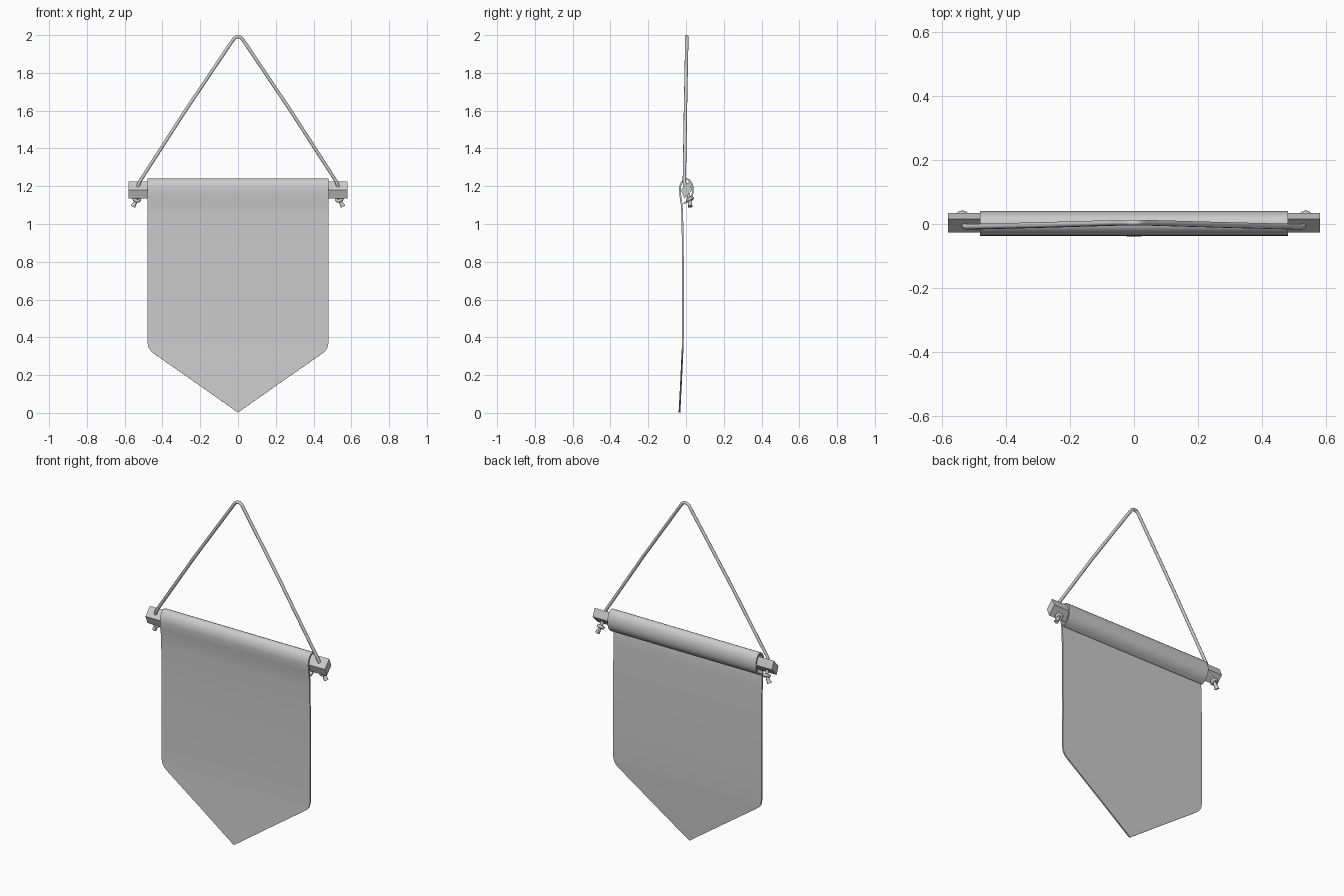
import bpy, math
from mathutils import Vector

if "Cube" in bpy.data.objects:
    bpy.data.objects.remove(bpy.data.objects["Cube"])


def make_mesh(name, verts, faces):
    me = bpy.data.meshes.new(name)
    me.from_pydata(verts, [], faces)
    me.update()
    ob = bpy.data.objects.new(name, me)
    bpy.context.collection.objects.link(ob)
    return ob


def smooth(ob, angle=40):
    bpy.ops.object.select_all(action='DESELECT')
    ob.select_set(True)
    bpy.context.view_layer.objects.active = ob
    bpy.ops.object.shade_smooth_by_angle(angle=math.radians(angle))


# Pennant cloth: side profile (half width, y, z), going up the front and round the rod
rows = [(0.001, -0.039, 0.003), (0.22, -0.031, 0.157), (0.435, -0.024, 0.307),
        (0.460, -0.023, 0.326), (0.474, -0.022, 0.345), (0.48, -0.021, 0.375),
        (0.48, -0.020, 0.60), (0.48, -0.021, 0.85), (0.48, -0.024, 1.04),
        (0.48, -0.027, 1.10), (0.48, -0.033, 1.14)]
for i in range(15):
    a = math.radians(180 - 225 * i / 14)
    rows.append((0.48, 0.002 + 0.039 * math.cos(a), 1.18 + 0.062 * math.sin(a)))
rows += [(0.48, 0.013, 1.117), (0.48, -0.010, 1.105)]
verts = [(s * w, y, z) for w, y, z in rows for s in (-1, 1)]
faces = [(2 * i, 2 * i + 1, 2 * i + 3, 2 * i + 2) for i in range(len(rows) - 1)]
cloth = make_mesh("pennant_cloth", verts, faces)
mod = cloth.modifiers.new("thickness", 'SOLIDIFY')
mod.thickness = 0.009
mod.offset = -1
bpy.context.view_layer.objects.active = cloth
cloth.select_set(True)
bpy.ops.object.modifier_apply(modifier=mod.name)
smooth(cloth)

# Four-sided rod, turned slightly inside the sleeve
section = [(0.015, 1.226), (-0.026, 1.18), (-0.009, 1.135), (0.034, 1.181)]
verts = [(x, y, z) for x in (-0.58, 0.58) for y, z in section]
faces = [(3, 2, 1, 0), (4, 5, 6, 7)]
faces += [(i, (i + 1) % 4, (i + 1) % 4 + 4, i + 4) for i in range(4)]
make_mesh("rod", verts, faces)

# Hanging cord, running through both rod ends
half = [(0.535, 0.022, 1.125), (0.532, -0.002, 1.19), (0.522, -0.009, 1.222),
        (0.28, -0.003, 1.598), (0.035, 0.004, 1.962), (0.022, 0.004, 1.981),
        (0.010, 0.004, 1.990)]
path = [(-x, y, z) for x, y, z in half] + [(0, 0.004, 1.991)] + half[::-1]
cu = bpy.data.curves.new("cord", 'CURVE')
cu.dimensions = '3D'
cu.bevel_depth = 0.009
cu.bevel_resolution = 2
cu.use_fill_caps = True
sp = cu.splines.new('POLY')
sp.points.add(len(path) - 1)
for p, c in zip(sp.points, path):
    p.co = (*c, 1)
cord = bpy.data.objects.new("cord", cu)
bpy.context.collection.objects.link(cord)

# Knots and loose cord ends under the rod
for side, s in (("left", -1), ("right", 1)):
    knot_at = Vector((s * 0.536, 0.021, 1.130))
    bpy.ops.mesh.primitive_torus_add(major_segments=20, minor_segments=8,
                                     major_radius=0.014, minor_radius=0.009,
                                     location=knot_at,
                                     rotation=(math.radians(30), s * math.radians(-15), 0))
    knot = bpy.context.object
    knot.name = side + "_knot"
    smooth(knot, 60)
    end = Vector((s * 0.556, 0.022, 1.092))
    d = end - knot_at
    bpy.ops.mesh.primitive_cone_add(vertices=10, radius1=0.007, radius2=0.013,
                                    depth=d.length, location=(knot_at + end) / 2)
    tail = bpy.context.object
    tail.name = side + "_cord_end"
    tail.rotation_euler = d.to_track_quat('Z', 'Y').to_euler()
    smooth(tail)
